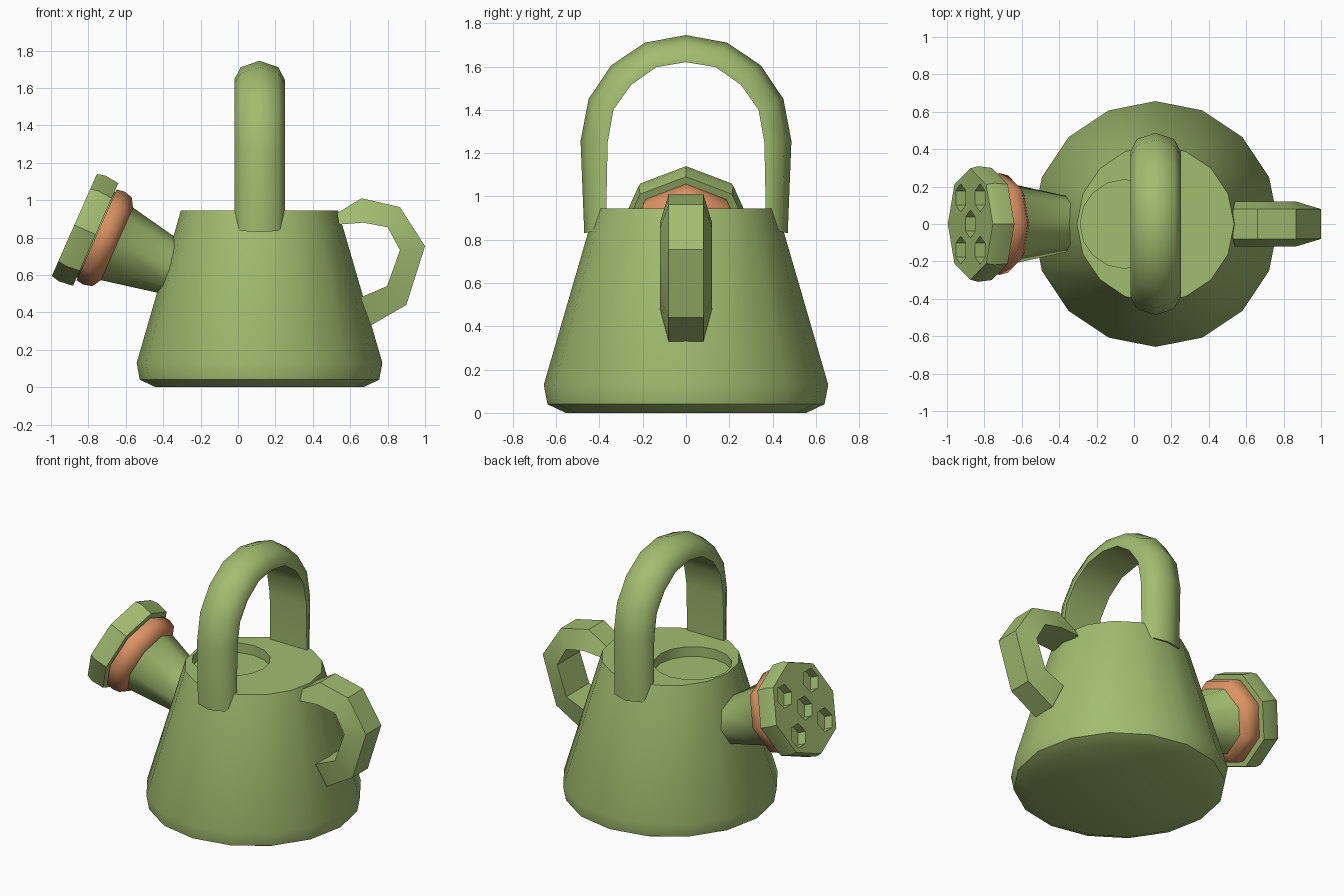
import bpy, bmesh, math
from mathutils import Matrix, Vector

if "Cube" in bpy.data.objects:
    bpy.data.objects.remove(bpy.data.objects["Cube"])


def material(name, rgb):
    m = bpy.data.materials.new(name)
    m.diffuse_color = (*rgb, 1)
    m.use_nodes = True
    m.node_tree.nodes["Principled BSDF"].inputs["Base Color"].default_value = m.diffuse_color
    return m


GREEN = material("leaf green", (0.36, 0.51, 0.16))
ORANGE = material("terracotta orange", (0.72, 0.29, 0.125))


def loft(name, rings, mat, angle=35, matrix=Matrix()):
    """Join equal-sized rings of points into a capped solid."""
    bm = bmesh.new()
    loops = [[bm.verts.new(matrix @ Vector(p)) for p in r] for r in rings]
    n = len(loops[0])
    for a, b in zip(loops, loops[1:]):
        for i in range(n):
            j = (i + 1) % n
            bm.faces.new((a[i], a[j], b[j], b[i]))
    bm.faces.new(loops[0])
    bm.faces.new(loops[-1])
    bmesh.ops.recalc_face_normals(bm, faces=bm.faces)
    me = bpy.data.meshes.new(name)
    bm.to_mesh(me)
    bm.free()
    me.materials.append(mat)
    ob = bpy.data.objects.new(name, me)
    bpy.context.collection.objects.link(ob)
    smooth(ob, angle)
    return ob


def smooth(ob, angle):
    bpy.ops.object.select_all(action='DESELECT')
    ob.select_set(True)
    bpy.context.view_layer.objects.active = ob
    bpy.ops.object.shade_smooth_by_angle(angle=math.radians(angle))


def lathe(name, profile, sides, mat, matrix=Matrix(), angle=35, phase=0.0):
    """Turn a (radius, height) profile about local z."""
    rings = [[(r * math.cos(math.tau * i / sides + phase),
               r * math.sin(math.tau * i / sides + phase), z)
              for i in range(sides)] for r, z in profile]
    return loft(name, rings, mat, angle, matrix)


def cut(ob, cutter, angle):
    cutter.hide_render = True
    mod = ob.modifiers.new("cut", 'BOOLEAN')
    mod.operation = 'DIFFERENCE'
    mod.solver = 'EXACT'
    mod.object = cutter
    bpy.context.view_layer.objects.active = ob
    bpy.ops.object.modifier_apply(modifier=mod.name)
    bpy.data.objects.remove(cutter)
    smooth(ob, angle)


CX = 0.115

# Body with a shallow filling hole in the top
body = lathe("body", [(0.555, 0), (0.64, 0.04), (0.657, 0.13), (0.42, 0.945)],
             16, GREEN, Matrix.Translation((CX, 0, 0)))
hole = lathe("fill_hole_cutter", [(0.237, 0.88), (0.237, 1.1)], 16, GREEN,
             Matrix.Translation((-0.05, 0, 0)))
cut(body, hole, 35)

# Carrying handle: outer and inner (y, z) points, mirrored over y
half = [((0.47, 0.83), (0.37, 0.85)), ((0.487, 1.255), (0.362, 1.25)),
        ((0.45, 1.45), (0.335, 1.40)), ((0.346, 1.605), (0.254, 1.515)),
        ((0.19, 1.71), (0.137, 1.597))]
flip = [((-o[0], o[1]), (-i[0], i[1])) for o, i in reversed(half)]
arch = half + [((0, 1.745), (0, 1.62))] + flip
# Section: (half width, fraction from inner to outer)
section = [(-0.135, 0), (-0.135, 0.2), (-0.1, 0.73), (0, 1),
           (0.1, 0.73), (0.135, 0.2), (0.135, 0)]
rings = [[(CX + w, i[0] + (o[0] - i[0]) * t, i[1] + (o[1] - i[1]) * t)
          for w, t in section] for o, i in arch]
loft("carrying_handle", rings, GREEN, 48)

# Rear handle: outer and inner (x, z) points, wider on the inside
grip = [((0.53, 0.93), (0.54, 0.87)), ((0.66, 1.01), (0.67, 0.88)),
        ((0.866, 0.963), (0.80, 0.855)), ((1.0, 0.754), (0.866, 0.733)),
        ((0.90, 0.44), (0.797, 0.54)), ((0.71, 0.33), (0.655, 0.48))]
rings = [[(o[0], -0.08, o[1]), (o[0], 0.08, o[1]),
          (i[0], 0.12, i[1]), (i[0], -0.12, i[1])] for o, i in grip]
loft("rear_handle", rings, GREEN, 35)

# Spout frame: local z points out of the sprinkler face, local x points up it
s, c = 0.404, 0.9147
frame = Matrix(((s, 0, -c, -0.875), (0, 1, 0, 0), (c, 0, s, 0.867), (0, 0, 0, 1)))

lathe("spout", [(0.14, -0.61), (0.212, -0.25), (0.25, -0.2), (0.25, -0.12)],
      8, GREEN, frame, 50)
lathe("spout_collar", [(0.2, -0.257), (0.26, -0.22), (0.272, -0.172), (0.265, -0.13)],
      8, ORANGE, frame, 50)
head = lathe("sprinkler_head", [(0.3, -0.125), (0.309, -0.045), (0.298, 0)],
             8, GREEN, frame, 30)

# Five blind holes in the sprinkler face
for u, v in [(0, 0)] + [(a, b) for a in (-0.128, 0.128) for b in (-0.14, 0.14)]:
    cutter = lathe("sprinkler_hole_cutter", [(0.075, -0.06), (0.075, 0.1)], 6, GREEN,
                   frame @ Matrix.Translation((u, v, 0)), 30, math.pi / 2)
    cut(head, cutter, 30)
